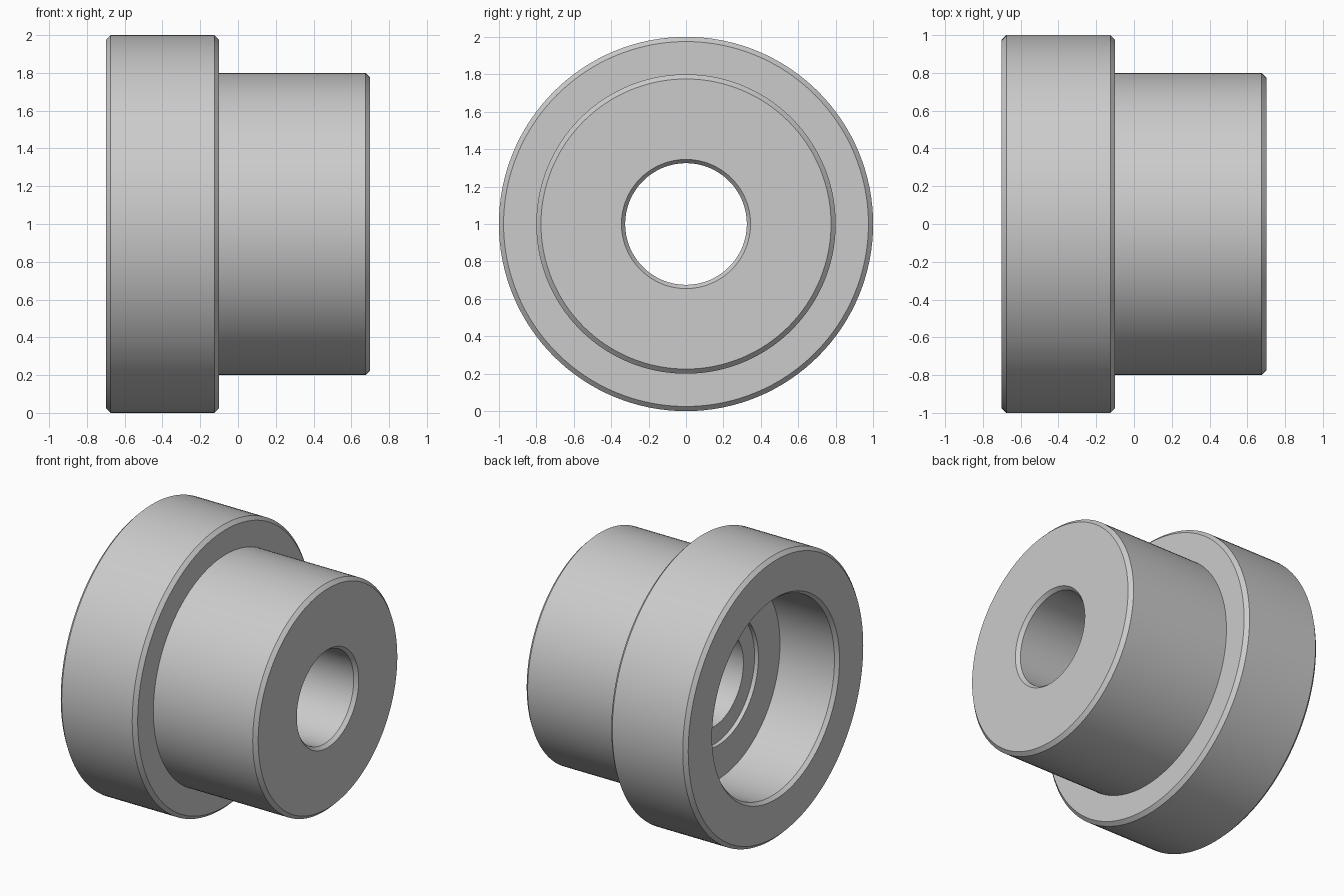
import bpy, bmesh, math
from mathutils import Vector, Matrix

if "Cube" in bpy.data.objects:
    bpy.data.objects.remove(bpy.data.objects["Cube"])

SEGMENTS = 128
C = 0.025  # chamfer size

# Half section of the bushing as (x along the axis, radius), closed loop
profile = [
    # flange
    (-0.70, 1.0 - C), (-0.70 + C, 1.0), (-0.10 - C, 1.0), (-0.10, 1.0 - C),
    # sleeve
    (-0.10, 0.80), (0.70 - C, 0.80), (0.70, 0.80 - C),
    # through hole
    (0.70, 0.345), (0.70 - C, 0.325), (-0.22, 0.325),
    # shallow inner step
    (-0.22, 0.45), (-0.25, 0.45),
    # wide recess in the flange
    (-0.25, 0.69), (-0.70 + C, 0.69), (-0.70, 0.71),
]

# Revolve the section around the x axis
bm = bmesh.new()
rings = []
for i in range(SEGMENTS):
    turn = Matrix.Rotation(2 * math.pi * i / SEGMENTS, 3, 'X')
    rings.append([bm.verts.new(turn @ Vector((x, 0, r)) + Vector((0, 0, 1)))
                  for x, r in profile])
n = len(profile)
for i in range(SEGMENTS):
    a, b = rings[i], rings[(i + 1) % SEGMENTS]
    for j in range(n):
        k = (j + 1) % n
        bm.faces.new((a[j], a[k], b[k], b[j]))
bmesh.ops.recalc_face_normals(bm, faces=bm.faces[:])

mesh = bpy.data.meshes.new("flanged_bushing")
bm.to_mesh(mesh)
bm.free()
bushing = bpy.data.objects.new("flanged_bushing", mesh)
bpy.context.collection.objects.link(bushing)

# Plain grey metal
grey = bpy.data.materials.new("light_grey")
grey.diffuse_color = (0.6, 0.6, 0.6, 1)
grey.use_nodes = True
grey.node_tree.nodes["Principled BSDF"].inputs["Base Color"].default_value = grey.diffuse_color
mesh.materials.append(grey)

# Smooth round walls, crisp chamfers
bpy.context.view_layer.objects.active = bushing
bushing.select_set(True)
bpy.ops.object.shade_smooth_by_angle(angle=math.radians(30))
